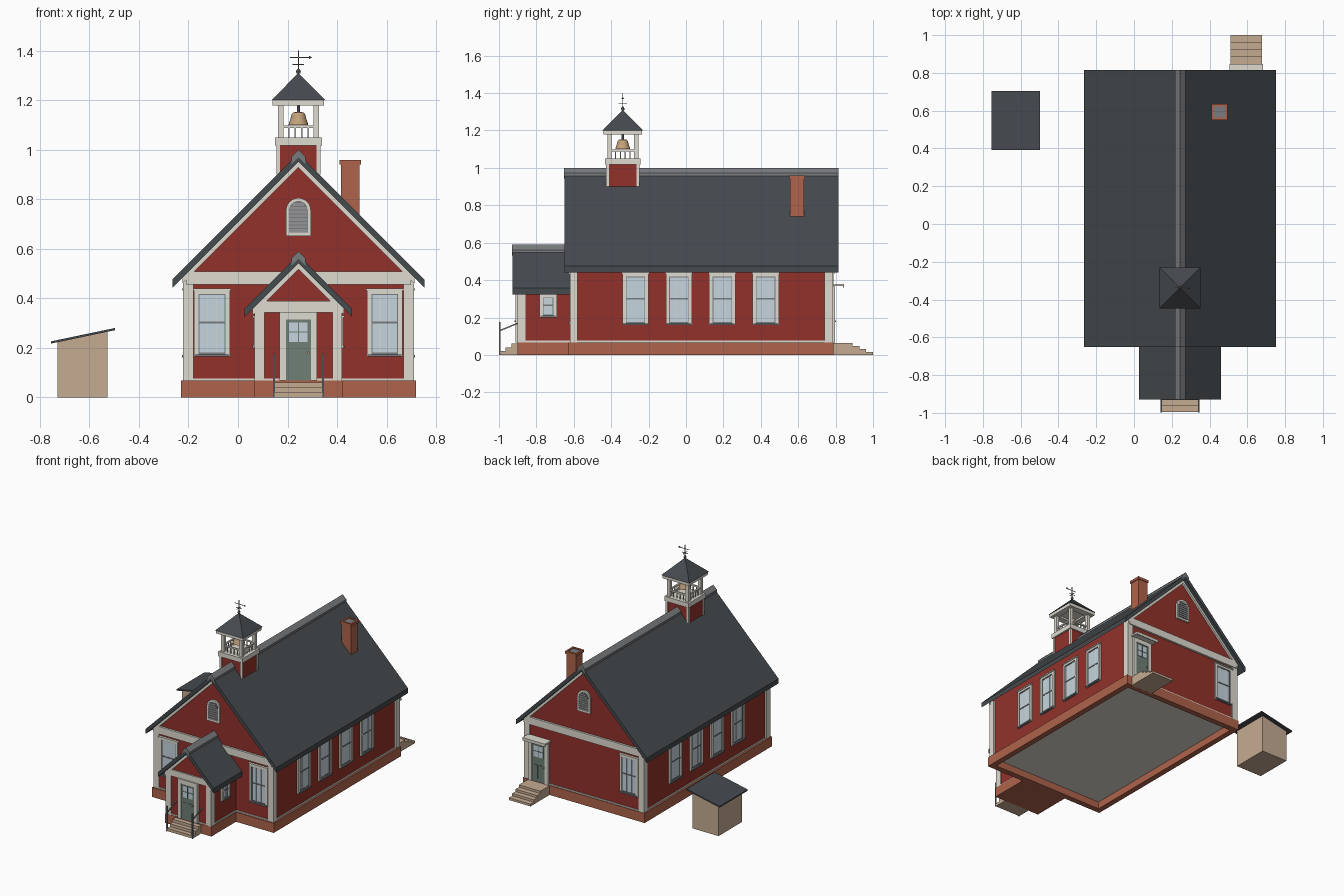
import bpy, bmesh, math
from mathutils import Matrix, Vector

if "Cube" in bpy.data.objects:
    bpy.data.objects.remove(bpy.data.objects["Cube"])


def material(name, *rgb):
    mat = bpy.data.materials.new(name)
    mat.use_nodes = True
    mat.diffuse_color = (*rgb, 1)
    mat.node_tree.nodes["Principled BSDF"].inputs["Base Color"].default_value = (*rgb, 1)
    return mat


RED = material("barn red", .29, .031, .023)
WHITE = material("cream trim", .74, .71, .64)
SLATE = material("dark slate", .06, .069, .077)
BRICK = material("brick", .43, .125, .07)
TAN = material("tan timber", .56, .41, .29)
GLASS = material("pale glass", .56, .66, .73)
GREEN = material("door green", .16, .215, .18)
GREY = material("metal grey", .19, .2, .21)
VENT = material("louvre grey", .3, .3, .31)
BRASS = material("bell brass", .56, .37, .2)


class Part:
    """One object collected from simple solids, in an optional local frame."""

    def __init__(self, name, frame=Matrix()):
        self.name, self.frame = name, frame
        self.bm, self.mats = bmesh.new(), []

    def paint(self, faces, mat):
        if mat not in self.mats:
            self.mats.append(mat)
        for f in faces:
            f.material_index = self.mats.index(mat)

    def box(self, mat, x, y, z):
        """Box from three (low, high) ranges."""
        lo, hi = zip(x, y, z)
        size = [b - a for a, b in zip(lo, hi)]
        mid = [(a + b) / 2 for a, b in zip(lo, hi)]
        m = Matrix.Translation(mid) @ Matrix.Diagonal((*size, 1))
        verts = bmesh.ops.create_cube(self.bm, size=1, matrix=m)["verts"]
        self.paint({f for v in verts for f in v.link_faces}, mat)

    def prism(self, mat, outline, y):
        """Outline in x and z, extruded along y."""
        face = self.bm.faces.new([self.bm.verts.new((a, y[0], b)) for a, b in outline])
        new = bmesh.ops.extrude_face_region(self.bm, geom=[face])["geom"]
        verts = [g for g in new if isinstance(g, bmesh.types.BMVert)]
        bmesh.ops.translate(self.bm, verts=verts, vec=(0, y[1] - y[0], 0))
        self.paint({f for v in verts for f in v.link_faces} | {face}, mat)

    def cone(self, mat, start, end, r1, r2, sides=8, turn=0):
        a, b = Vector(start), Vector(end)
        m = Matrix.Translation((a + b) / 2) @ (b - a).to_track_quat("Z", "Y").to_matrix().to_4x4()
        verts = bmesh.ops.create_cone(self.bm, cap_ends=True, segments=sides, radius1=r1, radius2=r2,
                                      depth=(b - a).length, matrix=m @ Matrix.Rotation(turn, 4, "Z"))["verts"]
        self.paint({f for v in verts for f in v.link_faces}, mat)

    def done(self):
        bmesh.ops.recalc_face_normals(self.bm, faces=self.bm.faces)
        self.bm.transform(self.frame)
        mesh = bpy.data.meshes.new(self.name)
        self.bm.to_mesh(mesh)
        self.bm.free()
        for mat in self.mats:
            mesh.materials.append(mat)
        obj = bpy.data.objects.new(self.name, mesh)
        bpy.context.collection.objects.link(obj)
        return obj


def span(mid, half):
    return (mid - half, mid + half)


def frame(x, y, degrees=0):
    """Wall frame whose local -y points out of the wall."""
    return Matrix.Translation((x, y, 0)) @ Matrix.Rotation(math.radians(degrees), 4, "Z")


def chevron(half, apex, thick):
    return [(-half, apex - half), (0, apex), (half, apex - half),
            (half, apex - half - thick), (0, apex - thick), (-half, apex - half - thick)]


def gable(half, apex, base):
    return [(-half, base), (half, base), (half, apex - half), (0, apex), (-half, apex - half)]


CX = .244                     # centre line of the schoolhouse
HALF, FRONT, BACK = .455, -.613, .778
BASE = .067                   # top of the foundation
PORCH, PORCH_FRONT = .17, -.893
HOUSE = frame(CX, 0)

# Foundation ring with the floor set up inside it
p = Part("foundation", HOUSE)
for s in (-1, 1):
    p.box(BRICK, sorted((s * .435, s * .474)), (FRONT - .015, BACK + .01), (0, BASE))
p.box(BRICK, span(0, .435), (FRONT - .015, FRONT + .025), (0, BASE))
p.box(BRICK, span(0, .435), (BACK - .03, BACK + .01), (0, BASE))
p.box(BRICK, span(0, .18), (PORCH_FRONT - .008, FRONT - .015), (0, BASE))
p.box(WHITE, span(0, .435), (FRONT + .025, BACK - .03), (.05, BASE))
p.done()

# Walls
p = Part("main_walls", HOUSE)
p.prism(RED, gable(HALF, .95, BASE), (FRONT, BACK))
p.done()
p = Part("porch_walls", HOUSE)
p.prism(RED, gable(PORCH, .54, BASE), (PORCH_FRONT, FRONT))
p.done()

# Corner boards, water tables, friezes and rakes
p = Part("main_trim", HOUSE)
p.box(WHITE, span(0, HALF + .007), (FRONT - .006, BACK + .005), (BASE, BASE + .009))
for s in (-1, 1):
    for y in ((FRONT - .007, FRONT + .034), (BACK - .037, BACK + .007)):
        p.box(WHITE, sorted((s * .424, s * .466)), y, (BASE, .48))
for y in ((FRONT - .014, FRONT), (BACK, BACK + .014)):
    p.box(WHITE, span(0, HALF), y, (.456, .508))
    p.prism(WHITE, chevron(.468, .955, .027), y)
p.done()
p = Part("porch_trim", HOUSE)
p.box(WHITE, span(0, PORCH + .006), (PORCH_FRONT - .005, FRONT), (BASE, BASE + .009))
for s in (-1, 1):
    p.box(WHITE, sorted((s * .137, s * .177)), (PORCH_FRONT - .007, PORCH_FRONT + .036), (BASE, .36))
p.box(WHITE, span(0, PORCH), (PORCH_FRONT - .009, PORCH_FRONT), (.343, .388))
p.prism(WHITE, chevron(.185, .545, .028), (PORCH_FRONT - .009, PORCH_FRONT))
p.done()

# Roofs with ridge caps
for name, half, apex, y in (("main", .509, .985, (-.65, .815)), ("porch", .217, .575, (-.928, FRONT))):
    p = Part(name + "_roof", HOUSE)
    p.prism(SLATE, chevron(half, apex, .034), y)
    p.done()
    p = Part(name + "_ridge_cap", HOUSE)
    p.prism(GREY, chevron(.028, apex + .015, .03), (y[0] - .002, y[1] + .001))
    p.done()


# Sash windows: casing, grey sashes, slim glazing bars and a grey sill
def window(name, where, u, half, low, high):
    p = Part(name, where @ Matrix.Translation((u, 0, 0)))
    mid, pane = (low + high) / 2, half - .018
    p.box(GLASS, span(0, pane), (-.004, .002), (low + .012, high - .02))
    for s in (-1, 1):
        p.box(WHITE, sorted((s * pane, s * half)), (-.011, 0), (low, high))
        p.box(GREY, sorted((s * (pane - .004), s * pane)), (-.006, 0), (low, high - .02))
        p.box(WHITE, span(s * pane * .36, .0012), (-.005, 0), (low + .012, high - .02))
    p.box(WHITE, span(0, half), (-.011, 0), (high - .022, high))
    p.box(WHITE, span(0, half + .004), (-.016, 0), (high - .008, high))
    p.box(GREY, span(0, pane), (-.006, 0), (high - .026, high - .022))
    p.box(GREY, span(0, pane), (-.007, 0), span(mid, .004))
    p.box(GREY, span(0, pane), (-.006, 0), (low + .01, low + .016))
    p.box(GREY, span(0, half - .004), (-.016, 0), (low, low + .01))
    p.done()


front, back = frame(CX, FRONT), frame(CX, BACK, 180)
for s, side in ((1, "left"), (-1, "right")):
    window("front_window_" + side, front, s * .349, .072, .165, .44)
    wall = frame(CX + s * HALF, 0, s * 90)
    for i in range(4):
        window(f"{side}_window_{i + 1}", wall, s * (-.27 + .232 * i), .07, .161, .44)
    window("porch_window_" + side, frame(CX + s * PORCH, 0, s * 90), s * -.737, .046, .2, .33)
window("back_window", back, .349, .072, .165, .44)


# Arched louvre vents
def arch(half, base, spring):
    curve = [(half * math.cos(a), spring + half * math.sin(a)) for a in (math.pi * i / 12 for i in range(13))]
    return [(-half, base), (half, base)] + curve


for name, where in (("front_vent", front), ("back_vent", back)):
    p = Part(name, where)
    p.prism(WHITE, arch(.05, .652, .755), (-.012, .002))
    p.prism(GREY, arch(.038, .665, .755), (-.014, 0))
    for i in range(8):
        z = .668 + i * .015
        reach = math.sqrt(.037 ** 2 - max(0, z + .011 - .755) ** 2)
        p.box(VENT, span(0, reach), (-.018, -.013), (z, z + .011))
    p.done()


# Doors with a glazed top, surround and knob
def door(name, where, u, top):
    p = Part(name, where @ Matrix.Translation((u, 0, 0)))
    p.box(GREEN, span(0, .051), (-.012, 0), (BASE, top))
    for s in (-1, 1):
        p.box(WHITE, sorted((s * .051, s * .076)), (-.018, 0), (BASE, top + .03))
        p.box(GREEN, span(s * .021, .015), (-.015, 0), (BASE + .025, BASE + .12))
    p.box(WHITE, span(0, .076), (-.018, 0), (top, top + .03))
    p.box(GLASS, span(0, .037), (-.015, 0), (top - .092, top - .012))
    p.box(GREEN, span(0, .037), (-.017, 0), span(top - .052, .002))
    p.box(GREEN, span(0, .002), (-.017, 0), (top - .092, top - .012))
    p.cone(BRASS, (.041, -.012, .18), (.041, -.024, .18), .005, .005)
    p.done()


door("front_door", frame(CX, PORCH_FRONT), 0, .315)
door("back_door", back, -.35, .335)
p = Part("back_door_hood", back)
p.box(WHITE, span(-.35, .088), (-.068, 0), (.368, .38))
p.box(WHITE, span(-.35, .088), (-.068, -.062), (.36, .38))
p.done()


# Steps
def steps(name, where, u, half, count, landing, tread, rise):
    p = Part(name, where)
    for i in range(count):
        p.box(TAN, span(u, half), (-landing - i * tread, 0), (0, (count - i) * rise))
    p.done()


steps("front_steps", frame(CX, PORCH_FRONT - .006), 0, .1, 3, .034, .031, .02)
steps("back_steps", back, -.35, .084, 4, .112, .0367, .0162)

# Handrails
for s, side in ((1, "left"), (-1, "right")):
    p = Part("handrail_" + side, frame(CX + s * .099, 0))
    p.box(GREY, span(0, .004), span(-.995, .004), (0, .177))
    p.cone(GREY, (0, -.995, .13), (0, PORCH_FRONT, .172), .005, .005, 4, math.pi / 4)
    p.done()

# Chimney with an open flue
p = Part("chimney", frame(.453, .593))
p.box(BRICK, span(0, .037), span(0, .038), (.7, .942))
for s in (-1, 1):
    p.box(BRICK, sorted((s * .03, s * .043)), span(0, .043), (.94, .958))
    p.box(BRICK, span(0, .03), sorted((s * .03, s * .043)), (.94, .958))
p.box(GREY, span(0, .03), span(0, .03), (.94, .952))
p.done()

# Belfry
BELFRY = frame(CX, -.338)
p = Part("belfry_base", BELFRY)
p.box(RED, span(0, .084), span(0, .084), (.87, 1.02))
p.box(WHITE, span(0, .095), span(0, .095), (1.017, 1.05))
p.done()
p = Part("belfry_frame", BELFRY)
for k in range(4):
    turned = Matrix.Rotation(k * math.pi / 2, 4, "Z")
    p.bm.transform(turned.inverted())
    p.box(WHITE, (.074, .089), (.074, .089), (.9, 1.02))
    p.box(WHITE, (.06, .083), (.06, .083), (1.05, 1.19))
    p.box(WHITE, span(0, .104), (-.104, -.06), (1.178, 1.2))
    p.box(WHITE, span(0, .07), span(-.072, .005), (1.087, 1.097))
    for i in range(4):
        p.box(WHITE, span(-.039 + i * .026, .003), span(-.072, .003), (1.05, 1.09))
    p.bm.transform(turned)
p.box(WHITE, span(0, .06), span(0, .06), (1.19, 1.2))
p.done()
p = Part("belfry_roof", BELFRY)
p.cone(SLATE, (0, 0, 1.2), (0, 0, 1.31), .109 * math.sqrt(2), 0, 4, math.pi / 4)
p.done()

# Bell, turned from a profile, with its hanger
p = Part("bell", BELFRY)
rings = [(.04, 1.1), (.037, 1.11), (.032, 1.125), (.028, 1.142), (.022, 1.15), (.008, 1.153)]
for (r1, z1), (r2, z2) in zip(rings, rings[1:]):
    p.cone(BRASS, (0, 0, z1), (0, 0, z2), r1, r2, 20)
p.cone(GREY, (0, 0, 1.15), (0, 0, 1.19), .006, .006)
bell = p.done()
bell.data.shade_smooth()
bell.data.set_sharp_from_angle(angle=math.radians(40))

# Weather vane
p = Part("weather_vane", BELFRY)
p.box(GREY, span(0, .0025), span(0, .0025), (1.3, 1.4))
p.cone(GREY, (0, 0, 1.307), (0, 0, 1.317), .007, .01)
p.cone(GREY, (0, 0, 1.317), (0, 0, 1.327), .01, .004)
p.box(GREY, span(0, .023), span(0, .0015), span(1.344, .0015))
p.box(GREY, span(0, .0015), span(0, .023), span(1.344, .0015))
p.box(GREY, (-.033, .045), span(0, .0015), span(1.373, .0015))
p.cone(GREY, (.042, 0, 1.373), (.056, 0, 1.373), .007, 0, 4)
p.done()

# Lean-to shed
p = Part("shed", frame(-.628, .549))
p.prism(TAN, [(-.101, 0), (.101, 0), (.101, .266), (-.101, .222)], span(0, .13))
p.prism(SLATE, [(-.127, .217), (.131, .271), (.131, .28), (-.127, .226)], span(0, .156))
p.done()
